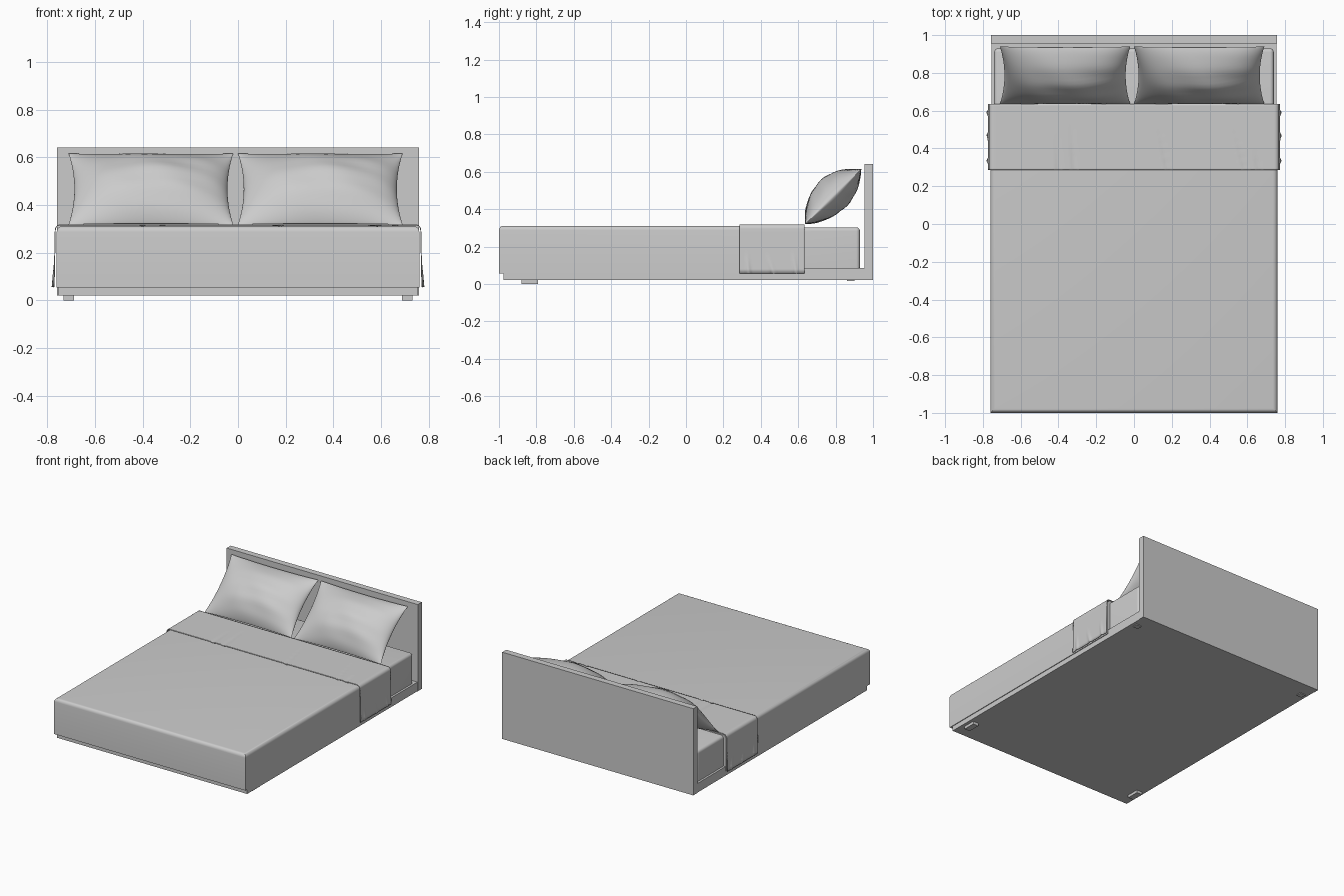
import bpy, bmesh, math
from mathutils import Vector

if "Cube" in bpy.data.objects:
    bpy.data.objects.remove(bpy.data.objects["Cube"])

grey = bpy.data.materials.new("soft_grey")
grey.diffuse_color = (0.6, 0.6, 0.6, 1)
grey.use_nodes = True
grey.node_tree.nodes["Principled BSDF"].inputs["Base Color"].default_value = grey.diffuse_color


def finish(name, bm, smooth=None):
    bmesh.ops.recalc_face_normals(bm, faces=bm.faces)
    me = bpy.data.meshes.new(name)
    bm.to_mesh(me)
    bm.free()
    me.materials.append(grey)
    ob = bpy.data.objects.new(name, me)
    bpy.context.collection.objects.link(ob)
    if smooth:
        bpy.ops.object.select_all(action='DESELECT')
        ob.select_set(True)
        bpy.context.view_layer.objects.active = ob
        bpy.ops.object.shade_smooth_by_angle(angle=math.radians(smooth))
    return ob


def box(name, lo, hi, radius=0, pick=None):
    """Box between two corners; edges chosen by pick get a rounded bevel."""
    bm = bmesh.new()
    bmesh.ops.create_cube(bm, size=1)
    lo, hi = Vector(lo), Vector(hi)
    for v in bm.verts:
        v.co = Vector([(lo[i] + hi[i]) / 2 + v.co[i] * (hi[i] - lo[i]) for i in range(3)])
    if radius:
        edges = [e for e in bm.edges if pick(*[v.co for v in e.verts])]
        bmesh.ops.bevel(bm, geom=edges, offset=radius, segments=5, profile=0.5, affect='EDGES')
    return finish(name, bm, 35 if radius else None)


def grid(bm, nu, nv, fn):
    """Quad sheet whose points come from fn(u, v) with u, v in 0..1."""
    vs = [[bm.verts.new(fn(i / nu, j / nv)) for j in range(nv + 1)] for i in range(nu + 1)]
    for i in range(nu):
        for j in range(nv):
            bm.faces.new((vs[i][j], vs[i + 1][j], vs[i + 1][j + 1], vs[i][j + 1]))


# Bed frame, headboard and feet
box("bed_frame", (-0.755, -0.975, 0.02), (0.755, 0.96, 0.085))
box("headboard", (-0.758, 0.955, 0.02), (0.758, 1.0, 0.642))
for sx, side in ((-1, "left"), (1, "right")):
    x = sx * 0.71
    box("front_foot_" + side, (x - 0.022, -0.88, 0.0), (x + 0.022, -0.79, 0.021))
    box("back_foot_" + side, (x - 0.022, 0.86, 0.015), (x + 0.022, 0.90, 0.021))

# Mattress, rounded on its top and head end
box("mattress", (-0.74, 0.0, 0.085), (0.74, 0.93, 0.303), 0.02,
    lambda a, b: (a.z > 0.3 and b.z > 0.3) or (a.y > 0.9 and b.y > 0.9 and a.x * b.x > 0))

# Blanket, rounded along the top sides and foot
box("blanket", (-0.76, -1.0, 0.055), (0.76, 0.632, 0.311), 0.024,
    lambda a, b: a.z > 0.3 and b.z > 0.3 and min(a.y, b.y) < 0)

# Folded sheet: cross-section path down both sides of the bed
HALF, TOP, LOW, R = 0.768, 0.319, 0.056, 0.024
Y0, Y1 = 0.287, 0.634
path = [(-HALF, LOW + (TOP - R - LOW) * k / 10) for k in range(10)]
path += [(-HALF + R - R * math.cos(a), TOP - R + R * math.sin(a))
         for a in (k * math.pi / 12 for k in range(7))]
N = 130
path += [(-HALF + R + (HALF - R) * 2 * k / N, TOP) for k in range(1, N // 2 + 1)]
path += [(-x, z) for x, z in reversed(path[:-1])]
# Creases: (position at the hem, lean, length)
TOP_CREASES = [(-0.40, -0.01, 0.20), (-0.315, -0.02, 0.26), (0.18, -0.06, 0.27),
               (0.59, -0.07, 0.26), (0.66, -0.02, 0.11)]
SIDE_CREASES = [(0.335, -0.01, 0.11), (0.47, -0.04, 0.10), (0.59, -0.02, 0.11)]


def crease(pos, along, creases, width):
    d = 0
    for p, lean, length in creases:
        t = along / length
        if t < 1:
            c = p + lean * t
            d += (1 - t) * max(0, 1 - abs(pos - c) / width)
    return d


def sheet(u, v):
    x, z = path[round(u * (len(path) - 1))]
    y = Y0 + (Y1 - Y0) * v
    if z >= TOP - 1e-6:
        return x, y, z - 0.005 * crease(x, y - Y0, TOP_CREASES, 0.018)
    if z < TOP - R:
        low = 1 - (z - LOW) / (TOP - R - LOW)
        push = 0.005 * low + 0.009 * crease(y, z - LOW, SIDE_CREASES, 0.016)
        return x + math.copysign(push, x), y, z
    return x, y, z


bm = bmesh.new()
grid(bm, len(path) - 1, 48, sheet)
fold = finish("folded_sheet", bm, 35)
solid = fold.modifiers.new("thickness", 'SOLIDIFY')
solid.thickness = 0.004
solid.offset = -1


# Pillows: puffed front and back sheets, leaning on the headboard
def pillow(name, cx):
    bm = bmesh.new()
    along = Vector((0, 0.305, 0.298)) / 2
    out = Vector((0, -0.7, 0.714))
    mid = Vector((cx, 0.787, 0.467))
    for side, thick in ((1, 0.108), (-1, 0.085)):
        def point(u, v):
            a = -math.cos(math.pi * u)
            b = -math.cos(math.pi * v)
            ea, eb = max(0, 1 - a * a), max(0, 1 - b * b)
            puff = thick * ea ** 0.6 * eb ** 0.85
            # soft horizontal wrinkles, strongest towards one side
            puff += 0.004 * ea * eb * math.sin(13 * b + 3 * a * a + cx) * (0.5 + 0.5 * a)
            puff += 0.003 * ea * eb * math.sin(7 * a + 4 * b)
            pinch = 1 - 0.07 * eb
            return (mid + Vector((0.345 * a * pinch, 0, 0))
                    + along * b * (1 - 0.03 * ea) + out * side * puff)
        grid(bm, 40, 32, point)
    bmesh.ops.remove_doubles(bm, verts=bm.verts, dist=0.0004)
    return finish(name, bm, 50)


pillow("pillow_left", -0.365)
pillow("pillow_right", 0.345)
